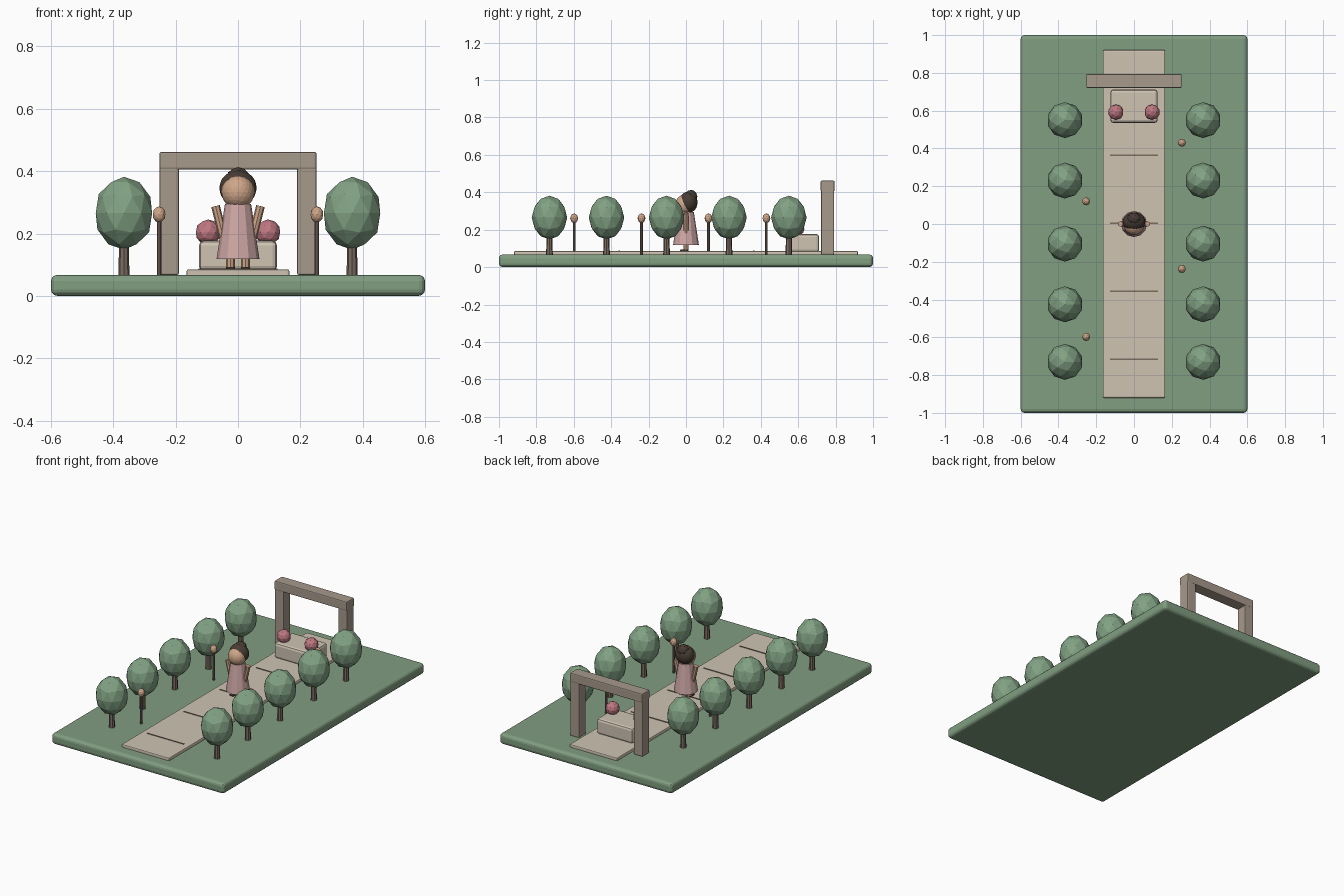
import bpy
from mathutils import Vector

cube = bpy.data.objects.get("Cube")
if cube:
    bpy.data.objects.remove(cube, do_unlink=True)


def material(name, r, g, b):
    mat = bpy.data.materials.new(name)
    mat.use_nodes = True
    mat.diffuse_color = (r, g, b, 1)
    mat.node_tree.nodes["Principled BSDF"].inputs["Base Color"].default_value = (r, g, b, 1)
    return mat


grass = material("grass green", 0.22, 0.34, 0.22)
leaf = material("leaf green", 0.22, 0.36, 0.23)
paving = material("pale paving", 0.62, 0.55, 0.45)
stone = material("warm stone", 0.39, 0.32, 0.26)
bark = material("bark brown", 0.20, 0.15, 0.12)
skin = material("warm peach", 0.62, 0.38, 0.25)
cloth = material("dusty pink", 0.62, 0.39, 0.38)
petal = material("rose pink", 0.52, 0.19, 0.22)
dark = material("dark brown", 0.065, 0.045, 0.035)


def finish(name, mat):
    obj = bpy.context.object
    obj.name = name
    obj.data.materials.append(mat)
    return obj


def box(name, mat, low, high, bevel=0.0, segments=2):
    low, high = Vector(low), Vector(high)
    bpy.ops.mesh.primitive_cube_add(size=1, location=(low + high) / 2)
    obj = finish(name, mat)
    obj.scale = high - low
    bpy.ops.object.transform_apply(location=False, rotation=False, scale=True)
    if bevel:
        mod = obj.modifiers.new("soft edges", "BEVEL")
        mod.width, mod.segments = bevel, segments
    return obj


def ball(name, mat, center, radii, detail=2):
    bpy.ops.mesh.primitive_ico_sphere_add(subdivisions=detail, radius=1, location=center)
    obj = finish(name, mat)
    obj.scale = radii
    return obj


def rod(name, mat, start, end, r1, r2, sides=8):
    start, end = Vector(start), Vector(end)
    axis = end - start
    bpy.ops.mesh.primitive_cone_add(vertices=sides, radius1=r1, radius2=r2,
                                    depth=axis.length, location=(start + end) / 2)
    obj = finish(name, mat)
    obj.rotation_euler = axis.to_track_quat("Z", "Y").to_euler()
    return obj


GROUND = 0.067
PATH = 0.085

# Lawn and paved path with joints
box("lawn", grass, (-0.6, -1, 0), (0.6, 1, GROUND), 0.02, 3)
box("path", paving, (-0.165, -0.92, 0.06), (0.165, 0.92, PATH), 0.006)
for i in range(4):
    y = -0.717 + 0.36 * i
    box("path_joint", bark, (-0.127, y - 0.004, PATH - 0.004), (0.127, y + 0.004, PATH + 0.003))

# Gateway at the far end
for side in (-1, 1):
    xs = sorted((side * 0.19, side * 0.252))
    box("gate_post", stone, (xs[0], 0.722, GROUND), (xs[1], 0.792, 0.44), 0.005)
box("gate_beam", stone, (-0.252, 0.72, 0.405), (0.252, 0.794, 0.462), 0.006)

# Plinth with flower clusters
box("plinth", paving, (-0.125, 0.535, PATH - 0.005), (0.125, 0.712, 0.177), 0.015)
for side in (-1, 1):
    ball("flower_cluster", petal, (side * 0.096, 0.592, 0.204), (0.041,) * 3)

# Two rows of trees
for side in (-1, 1):
    for y in (-0.73, -0.425, -0.104, 0.23, 0.55):
        x = side * 0.366
        rod("tree_trunk", bark, (x, y, 0.06), (x, y, 0.19), 0.018, 0.015)
        ball("tree_crown", leaf, (x, y, 0.265), (0.095, 0.095, 0.117))

# Staggered lamps
for i, y in enumerate((-0.598, -0.238, 0.12, 0.43)):
    x = 0.253 if i % 2 else -0.253
    rod("lamp_pole", bark, (x, y, 0.06), (x, y, 0.245), 0.007, 0.007)
    ball("lamp_globe", skin, (x, y, 0.261), (0.021, 0.021, 0.026))

# Standing figure
rod("dress", cloth, (0, 0, 0.118), (0, 0, 0.295), 0.069, 0.042, 12)
for side in (-1, 1):
    rod("leg", skin, (side * 0.024, 0, PATH), (side * 0.024, 0, 0.14), 0.014, 0.014)
    box("shoe", dark, (side * 0.024 - 0.014, -0.032, PATH - 0.002),
        (side * 0.024 + 0.014, 0.012, PATH + 0.008), 0.003)
    rod("arm", skin, (side * 0.045, 0, 0.18), (side * 0.072, 0, 0.288), 0.014, 0.014)
ball("head", skin, (0, -0.008, 0.333), (0.053, 0.05, 0.054), 3)
ball("hair", dark, (0, 0.012, 0.346), (0.06, 0.05, 0.057), 3)
ball("hair_bun", dark, (0, 0.027, 0.378), (0.037, 0.034, 0.035))
